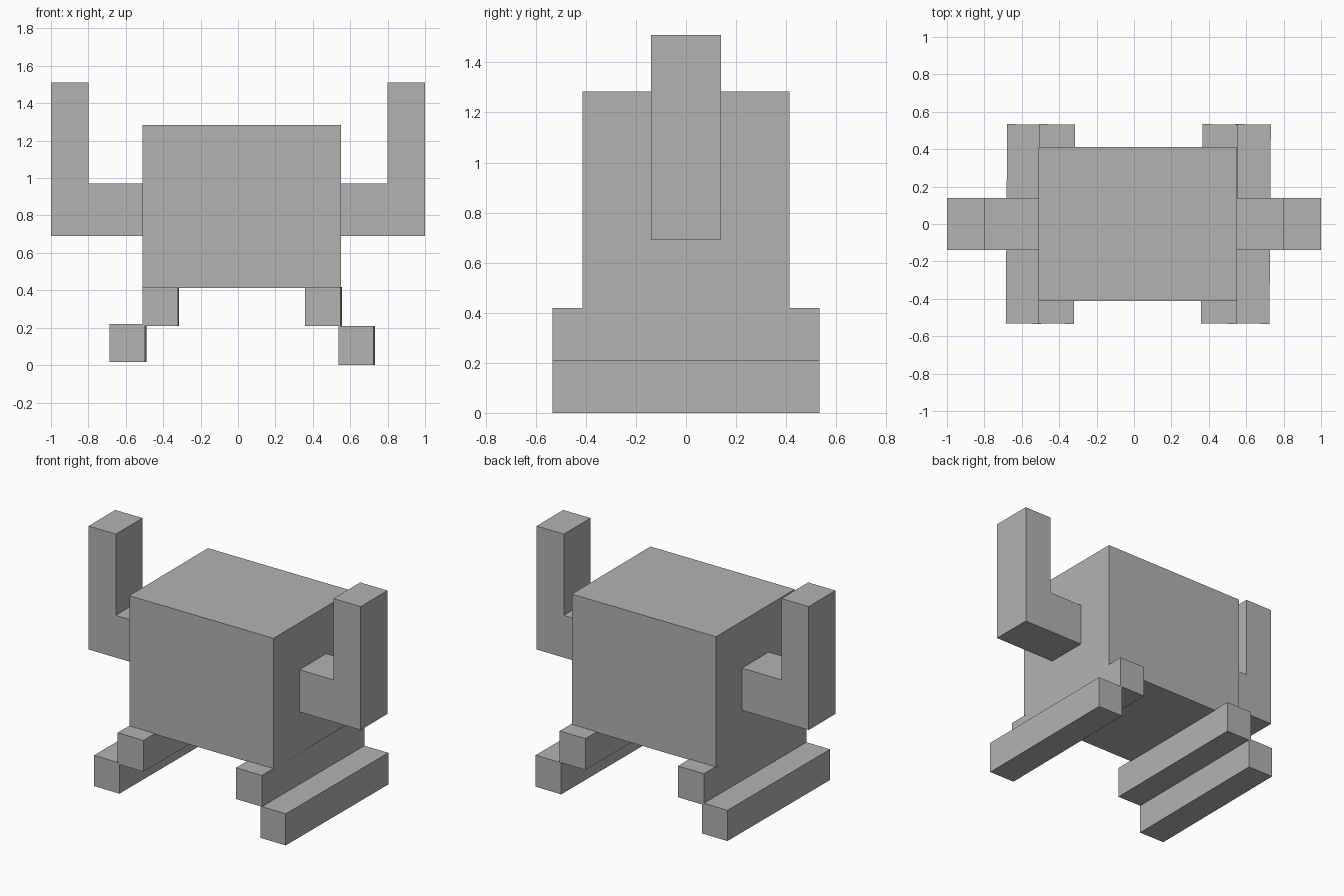
import bpy
import bmesh
from mathutils import Matrix, Vector

cube = bpy.data.objects.get("Cube")
if cube:
    bpy.data.objects.remove(cube, do_unlink=True)

# Single plain colour
grey = bpy.data.materials.new("plain grey")
grey.use_nodes = True
colour = (0.45, 0.45, 0.45, 1)
grey.diffuse_color = colour
grey.node_tree.nodes["Principled BSDF"].inputs["Base Color"].default_value = colour


def finish(name, bm):
    bmesh.ops.recalc_face_normals(bm, faces=bm.faces)
    mesh = bpy.data.meshes.new(name)
    bm.to_mesh(mesh)
    bm.free()
    mesh.materials.append(grey)
    obj = bpy.data.objects.new(name, mesh)
    bpy.context.collection.objects.link(obj)
    return obj


def box(name, low, high, turn=0):
    low, high = Vector(low), Vector(high)
    bm = bmesh.new()
    bmesh.ops.create_cube(bm, size=1, matrix=Matrix.Diagonal((*(high - low), 1)))
    obj = finish(name, bm)
    obj.location = (low + high) / 2
    obj.rotation_euler.z = turn
    return obj


def arm(name, side, inner):
    # Bent arm: an L profile extruded front to back
    profile = [(inner, 0.69), (1, 0.69), (1, 1.51), (0.8, 1.51), (0.8, 0.97), (inner, 0.97)]
    bm = bmesh.new()
    face = bm.faces.new([bm.verts.new((side * x, -0.14, z)) for x, z in profile])
    moved = bmesh.ops.extrude_face_region(bm, geom=[face])["geom"]
    verts = [v for v in moved if isinstance(v, bmesh.types.BMVert)]
    bmesh.ops.translate(bm, verts=verts, vec=(0, 0.28, 0))
    finish(name, bm)


# Body
box("body", (-0.51, -0.413, 0.413), (0.55, 0.413, 1.283))

# Arms
arm("right_arm", -1, 0.5)
arm("left_arm", 1, 0.54)

# Long leg and foot bars, very slightly turned
bars = {
    "right_leg": (-0.508, -0.318, 0.21, 0.418),
    "right_foot": (-0.682, -0.494, 0.017, 0.221),
    "left_leg": (0.362, 0.552, 0.21, 0.418),
    "left_foot": (0.54, 0.728, 0, 0.21),
}
for name, (x0, x1, z0, z1) in bars.items():
    box(name, (x0, -0.533, z0), (x1, 0.533, z1), turn=-0.007)
